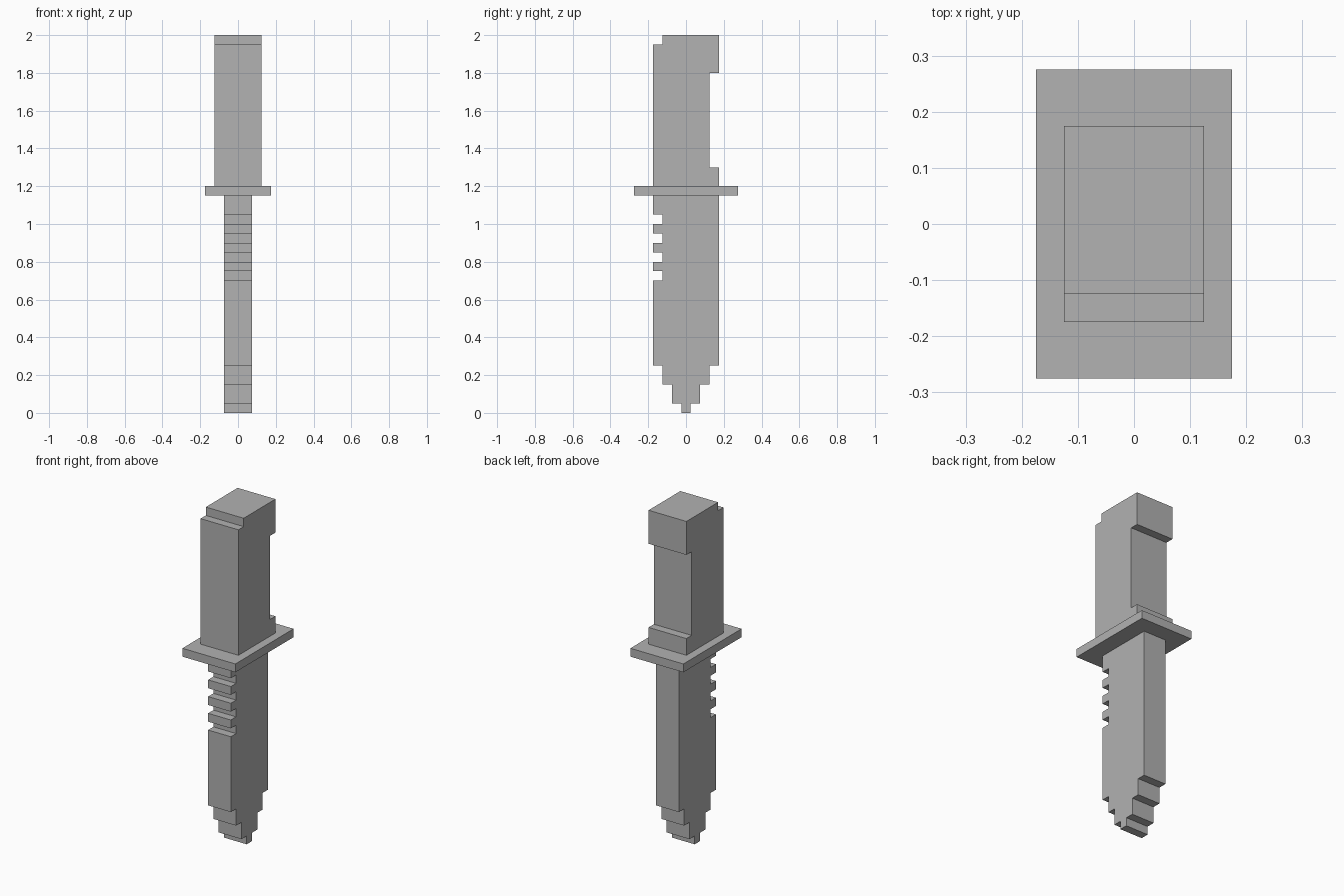
import bpy
import bmesh

cube = bpy.data.objects.get("Cube")
if cube:
    bpy.data.objects.remove(cube)

grey = bpy.data.materials.new("plain_grey")
grey.use_nodes = True
colour = (0.445, 0.445, 0.445, 1)
grey.diffuse_color = colour
grey.node_tree.nodes["Principled BSDF"].inputs["Base Color"].default_value = colour


def slab(name, profile, half_width):
    """Extrude a (y, z) outline across x, centred on x = 0."""
    bm = bmesh.new()
    face = bm.faces.new([bm.verts.new((-half_width, y, z)) for y, z in profile])
    side = bmesh.ops.extrude_face_region(bm, geom=[face])["geom"]
    moved = [v for v in side if isinstance(v, bmesh.types.BMVert)]
    bmesh.ops.translate(bm, verts=moved, vec=(2 * half_width, 0, 0))
    bmesh.ops.recalc_face_normals(bm, faces=bm.faces)
    mesh = bpy.data.meshes.new(name)
    bm.to_mesh(mesh)
    bm.free()
    mesh.materials.append(grey)
    obj = bpy.data.objects.new(name, mesh)
    bpy.context.collection.objects.link(obj)
    return obj


OUTER, INNER = 0.175, 0.125
GUARD_BOTTOM, GUARD_TOP = 1.15, 1.2

# Handle with a finger recess at the back and a step at the front of the top
slab("handle", [
    (-OUTER, GUARD_TOP), (OUTER, GUARD_TOP), (OUTER, 1.3), (INNER, 1.3),
    (INNER, 1.8), (OUTER, 1.8), (OUTER, 2), (-INNER, 2),
    (-INNER, 1.95), (-OUTER, 1.95)], INNER)

# Guard plate
slab("guard", [
    (-0.275, GUARD_BOTTOM), (0.275, GUARD_BOTTOM),
    (0.275, GUARD_TOP), (-0.275, GUARD_TOP)], 0.175)

# Blade: stepped tip, straight back, saw notches down the front
steps = [(0.025, 0, 0.05), (0.075, 0.05, 0.15), (INNER, 0.15, 0.25)]
back_tip = [(y, z) for y, low, high in steps for z in (low, high)]
front_tip = [(-y, z) for y, z in reversed(back_tip)]
notches = []
for i in range(4):
    top = 1.05 - 0.1 * i
    notches += [(-OUTER, top), (-INNER, top),
                (-INNER, top - 0.05), (-OUTER, top - 0.05)]
slab("blade", back_tip + [(OUTER, 0.25), (OUTER, GUARD_BOTTOM),
     (-OUTER, GUARD_BOTTOM)] + notches + [(-OUTER, 0.25)] + front_tip, 0.075)
